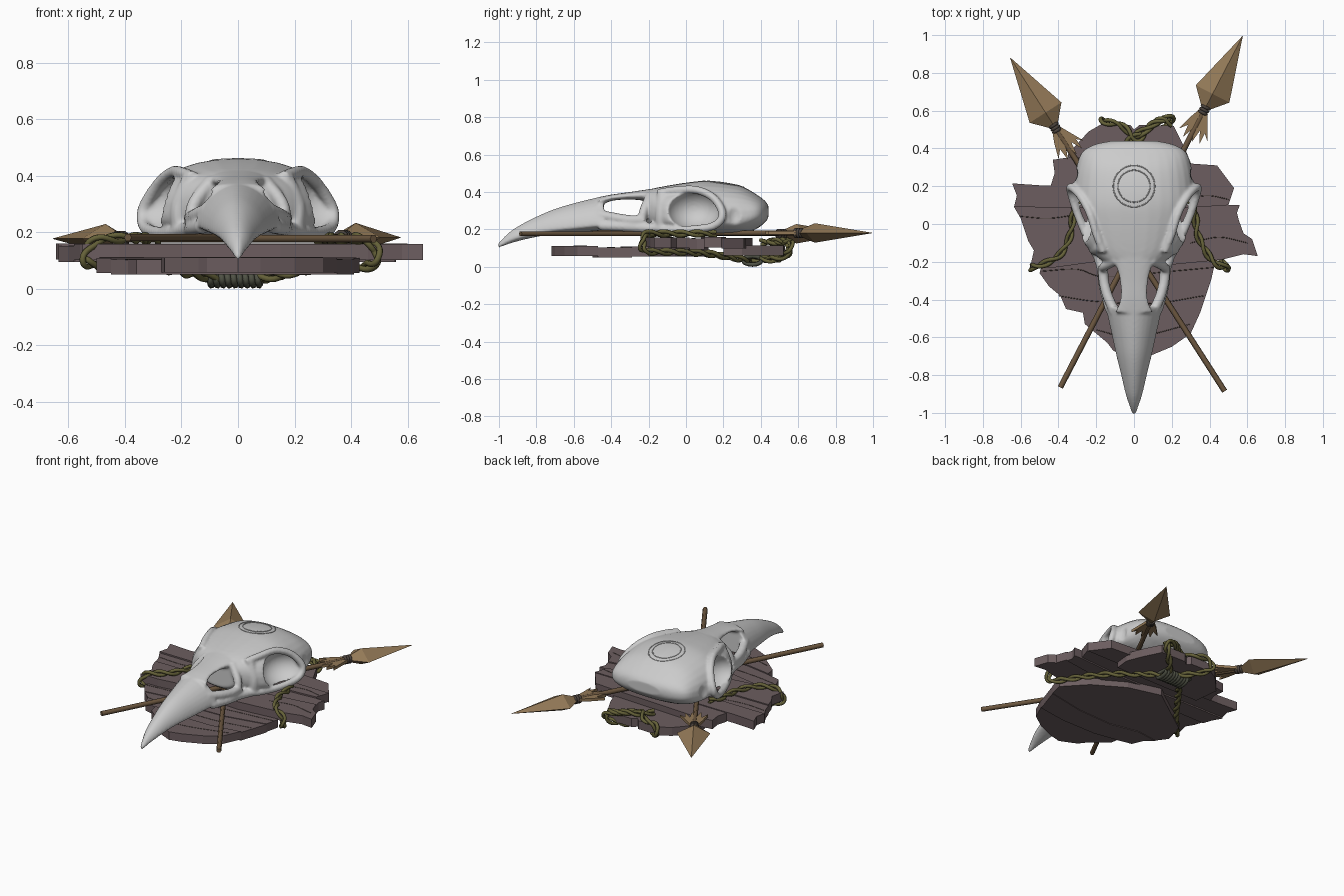
import bpy, bmesh, math
from mathutils import Vector, Matrix
from mathutils.bvhtree import BVHTree

if "Cube" in bpy.data.objects:
    bpy.data.objects.remove(bpy.data.objects["Cube"])


def mat(name, rgb):
    m = bpy.data.materials.new(name)
    m.diffuse_color = (*rgb, 1)
    m.use_nodes = True
    m.node_tree.nodes["Principled BSDF"].inputs["Base Color"].default_value = m.diffuse_color
    return m


WOOD = mat("wood", (0.15, 0.11, 0.115))
SHAFT = mat("shaft_wood", (0.15, 0.095, 0.05))
HEAD = mat("spear_head", (0.29, 0.19, 0.095))
BIND = mat("binding", (0.07, 0.055, 0.045))
ROPE = mat("rope", (0.13, 0.12, 0.04))
COIL = mat("rope_coil", (0.08, 0.085, 0.06))


def add(name, data, m=None):
    ob = bpy.data.objects.new(name, data)
    bpy.context.collection.objects.link(ob)
    if m:
        data.materials.append(m)
    return ob


def from_bm(name, bm, m=None):
    bmesh.ops.recalc_face_normals(bm, faces=bm.faces)
    me = bpy.data.meshes.new(name)
    bm.to_mesh(me)
    bm.free()
    return add(name, me, m)


def spline(pts, n=8):
    """Catmull-Rom samples through points of any dimension."""
    p = [Vector(q) for q in pts]
    p = [2 * p[0] - p[1]] + p + [2 * p[-1] - p[-2]]
    out = []
    for i in range(1, len(p) - 2):
        a, b, c, d = p[i - 1:i + 3]
        for k in range(n):
            t = k / n
            out.append(0.5 * (2 * b + (c - a) * t + (2 * a - 5 * b + 4 * c - d) * t * t
                              + (3 * b - a - 3 * c + d) * t ** 3))
    return out + [p[-2]]


def tube(name, pts, r, m=None, res=1, cyclic=False):
    cu = bpy.data.curves.new(name, 'CURVE')
    cu.dimensions = '3D'
    cu.bevel_depth, cu.bevel_resolution, cu.use_fill_caps = r, res, True
    s = cu.splines.new('POLY')
    s.points.add(len(pts) - 1)
    for q, p in zip(s.points, pts):
        q.co = (*p, 1)
    s.use_smooth = True
    s.use_cyclic_u = cyclic
    return add(name, cu, m)


def loft(name, rings, m=None):
    bm = bmesh.new()
    vs = [[bm.verts.new(p) for p in r] for r in rings]
    n = len(vs[0])
    for a, b in zip(vs, vs[1:]):
        for k in range(n):
            bm.faces.new((a[k], a[(k + 1) % n], b[(k + 1) % n], b[k]))
    bm.faces.new(vs[0])
    bm.faces.new(vs[-1])
    return from_bm(name, bm, m)


def section(v, e, n=32):
    """Rounded cross-section: y, half width, top, widest height, bottom."""
    y, w, zt, zm, zb = v
    pw = lambda q: math.copysign(abs(q) ** (2 / e), q)
    ring = []
    for k in range(n):
        c, s = math.cos(math.tau * k / n), math.sin(math.tau * k / n)
        ring.append((w * pw(c), y, zm + (zt - zm if s > 0 else zm - zb) * pw(s)))
    return ring


def slab(name, outline, z0, z1, m):
    bm = bmesh.new()
    f = bm.faces.new([bm.verts.new((x, y, z0)) for x, y in outline])
    g = bmesh.ops.extrude_face_region(bm, geom=[f])['geom']
    bmesh.ops.translate(bm, vec=(0, 0, z1 - z0), verts=[v for v in g if isinstance(v, bmesh.types.BMVert)])
    return from_bm(name, bm, m)


def evaluated(ob):
    bpy.context.view_layer.update()
    return bpy.data.meshes.new_from_object(ob.evaluated_get(bpy.context.evaluated_depsgraph_get()))


# Skull: cranium with carved eye sockets and temple hollows
cranium = loft("cranium", [section(v, 2.3) for v in spline([
    (-.22, .13, .405, .31, .22), (-.17, .2, .42, .29, .19), (-.1, .265, .434, .26, .18),
    (0, .305, .45, .25, .178), (.1, .325, .46, .25, .175), (.2, .32, .453, .25, .172),
    (.3, .305, .43, .26, .17), (.38, .275, .385, .28, .205), (.42, .21, .355, .285, .235),
    (.44, .12, .33, .29, .26)], 5)])
cutters = []
for s in (1, -1):
    for c, r in (((.315, .04, .31), (.15, .145, .115)), ((.35, .265, .28), (.055, .05, .1))):
        bpy.ops.mesh.primitive_uv_sphere_add(segments=32, ring_count=20, location=(s * c[0], c[1], c[2]))
        cut = bpy.context.object
        cut.scale, cut.hide_render = r, True
        md = cranium.modifiers.new("carve", 'BOOLEAN')
        md.operation, md.object = 'DIFFERENCE', cut
        cutters.append(cut)

# Skull: beak and nasal bridge
beak = loft("beak", [section(v, 1.8) for v in spline([
    (-.44, .15, .378, .225, .195), (-.5, .137, .365, .22, .19), (-.6, .115, .34, .21, .182),
    (-.7, .093, .31, .2, .175), (-.8, .068, .268, .185, .16), (-.9, .045, .216, .16, .137),
    (-.96, .025, .172, .135, .118), (-1.005, .01, .125, .112, .1)], 5)])
bridge = loft("bridge", [section(v, 2.2) for v in spline([
    (-.47, .1, .372, .345, .32), (-.4, .075, .386, .37, .352), (-.3, .075, .4, .38, .36),
    (-.2, .1, .415, .385, .35), (-.1, .12, .43, .39, .33)], 4)])
bones = [beak, bridge]

# Skull: brow and cheek arches, lacrimal pillars
for s in (1, -1):
    for pts, r in (
        ([(.16, -.15, .395), (.2, -.05, .41), (.235, .06, .41), (.285, .15, .365), (.335, .195, .28),
          (.33, .15, .22), (.29, .03, .2), (.235, -.1, .2), (.18, -.2, .215)], .022),
        ([(.2, -.14, .205), (.17, -.24, .21), (.16, -.33, .215), (.125, -.46, .22)], .027),
        ([(.165, -.22, .25), (.16, -.3, .25), (.14, -.38, .262), (.1, -.47, .28)], .028),
        ([(.2, -.13, .2), (.205, -.13, .29), (.16, -.12, .4)], .034),
        ([(.165, -.24, .22), (.155, -.225, .3), (.09, -.19, .385)], .025)):
        bones.append(tube("bone", spline([(s * x, y, z) for x, y, z in pts], 6), r, res=3))

bm = bmesh.new()
for ob in [cranium] + bones:
    bm.from_mesh(evaluated(ob))
for ob in [cranium] + bones + cutters:
    bpy.data.objects.remove(ob)
bmesh.ops.remove_doubles(bm, verts=bm.verts, dist=1e-5)
skull = from_bm("skull", bm)
md = skull.modifiers.new("fuse", 'REMESH')
md.mode, md.voxel_size, md.use_smooth_shade = 'VOXEL', .008, True
md = skull.modifiers.new("soften", 'SMOOTH')
md.factor, md.iterations = .5, 5

# Plain double ring on the forehead, laid on the bone surface
sm = evaluated(skull)
bvh = BVHTree.FromPolygons([v.co for v in sm.vertices], [p.vertices[:] for p in sm.polygons])
for r in (.11, .085):
    pts = []
    for k in range(40):
        a = math.tau * k / 40
        hit = bvh.ray_cast(Vector((r * math.cos(a), .2 + r * math.sin(a), 1)), Vector((0, 0, -1)))[0]
        if hit:
            pts.append(hit)
    if len(pts) > 3:
        tube("forehead_ring", pts, .003, cyclic=True)

# Shield boards: top, four middle, three lower
slab("top_board", [(-.35, .37), (-.24, .49), (-.17, .53), (-.02, .525), (.0, .5), (.03, .525), (.21, .52),
                   (.27, .4), (.31, .3), (.3, .2), (-.33, .2)], .06, .115, WOOD)
middle = [
    [(-.43, .34), (-.33, .355), (-.1, .34), (.3, .32), (.44, .31), (.53, .19), (.2, .19), (-.44, .205), (-.42, .27)],
    [(-.645, .215), (-.5, .205), (-.44, .205), (.2, .195), (.53, .19), (.5, .1), (.2, .08), (-.635, .09), (-.62, .15)],
    [(-.635, .09), (.2, .08), (.5, .1), (.56, .1), (.545, .06), (.555, .02), (.2, -.03), (-.58, -.03), (-.6, .03)],
    [(-.58, -.03), (.2, -.03), (.555, .02), (.58, -.05), (.625, -.08), (.655, -.17), (.58, -.16), (.46, -.19),
     (.15, -.22), (-.2, -.2), (-.42, -.23), (-.55, -.23), (-.53, -.14), (-.56, -.09)]]
for o, dz in zip(middle, (0, .005, -.004, .003)):
    slab("middle_board", o, .098 + dz, .155 + dz, WOOD)
lower = [
    [(-.46, -.12), (-.5, -.26), (-.45, -.33), (-.3, -.31), (-.1, -.35), (.15, -.34), (.41, -.29), (.43, -.2),
     (.3, -.06), (.1, .06), (-.12, .12)],
    [(-.45, -.33), (-.39, -.38), (-.36, -.45), (-.27, -.47), (-.1, -.5), (.15, -.5), (.35, -.47), (.38, -.38),
     (.41, -.29), (.15, -.34), (-.1, -.35), (-.3, -.31)],
    [(-.27, -.47), (-.26, -.53), (-.14, -.63), (-.11, -.67), (0, -.72), (.08, -.7), (.2, -.65), (.3, -.58),
     (.35, -.47), (.15, -.5), (-.1, -.5)]]
for o, dz in zip(lower, (0, -.004, .003)):
    slab("lower_board", o, .055 + dz, .108 + dz, WOOD)

# Grain cracks on the boards
for pts in ([(-.49, -.25, .108), (-.3, -.24, .108), (-.15, -.28, .108), (.2, -.25, .108), (.42, -.23, .108)],
            [(-.4, -.38, .104), (-.2, -.41, .104), (.1, -.42, .104), (.37, -.38, .104)],
            [(-.2, -.56, .111), (0, -.6, .111), (.3, -.53, .111)],
            [(-.6, .04, .151), (-.45, .03, .151), (-.3, .05, .151)], [(.3, .14, .16), (.4, .15, .16), (.5, .13, .16)],
            [(.3, -.1, .158), (.45, -.07, .158), (.6, -.1, .158)]):
    tube("grain_line", spline(pts, 6), .002, BIND, res=0)


# Spears: shaft, four-sided head, lashing and tattered cloth
def spear(tip, butt, z):
    tip, butt = Vector((*tip, z)), Vector((*butt, z))
    d = (tip - butt).normalized()
    s = Vector((d.y, -d.x, 0))
    base = tip - d * .42
    tube("spear_shaft", [butt, base + d * .05], .015, SHAFT)
    up = Vector((0, 0, 1))
    loft("spear_head", [[base + d * t + s * w, base + d * t + up * h, base + d * t - s * w, base + d * t - up * h]
                        for t, w, h in ((-.01, .022, .02), (.075, .1, .052), (.42, .001, .001))], HEAD)
    for k in range(3):
        c = base - d * (.005 + .016 * k)
        ring = [c + .02 * (math.cos(a) * s + math.sin(a) * up) for a in [math.tau * i / 10 for i in range(10)]]
        tube("spear_lashing", ring, .009, BIND, cyclic=True)
    zig = [(-.02, -.02), (-.09, -.05), (-.17, -.075), (-.13, -.04), (-.2, -.035), (-.13, -.005), (-.2, .02),
           (-.13, .03), (-.19, .06), (-.13, .06), (-.16, .09), (-.08, .05), (-.02, .02)]
    slab("spear_tatters", [(base + d * a + s * b).xy for a, b in zig], z - .008, z + .01, HEAD)


spear((-.655, .88), (.48, -.885), .177)
spear((.575, .995), (-.39, -.865), .181)


# Ropes: two strands twisted about a path
def rope(name, pts, r=.011, pitch=.19):
    path = spline(pts, 14)
    nrm, dist = Vector((.3, .2, 1)), 0
    strands = ([], [])
    for i, p in enumerate(path):
        t = (path[min(i + 1, len(path) - 1)] - path[max(i - 1, 0)]).normalized()
        nrm = (nrm - t * nrm.dot(t)).normalized()
        if i:
            dist += (p - path[i - 1]).length
        for k in (0, 1):
            o = Matrix.Rotation(math.tau * dist / pitch + k * math.pi, 3, t) @ nrm
            strands[k].append(p + o * r * 1.05)
    for st in strands:
        tube(name, st, r, ROPE)


for s in (1, -1):
    e = .49 if s > 0 else .535
    rope("side_rope", [(s * .28, .16, .175), (s * .32, .07, .178), (s * .335, -.05, .178), (s * .39, -.16, .178),
                       (s * (e - .05), -.215, .175), (s * e, -.225, .14), (s * (e - .01), -.22, .085),
                       (s * .36, -.03, .078), (s * .25, .12, .07), (s * .1, .3, .042), (0, .35, .04)])
rope("top_rope", [(0, .36, .045), (-.1, .48, .042), (-.165, .545, .07), (-.15, .54, .13), (-.07, .525, .135),
                  (.02, .45, .135), (.1, .53, .135), (.18, .56, .13), (.195, .55, .08), (.12, .48, .042), (.02, .36, .042)])
rope("top_rope_loop", [(-.05, .4, .13), (0, .47, .135), (.07, .5, .137), (.14, .55, .135), (.2, .53, .12)])
tube("rope_coil", [(-.11 + .19 * k / 108, .355 + .05 * math.cos(math.tau * k / 12),
                    .035 + .023 * math.sin(math.tau * k / 12)) for k in range(109)], .012, COIL)
